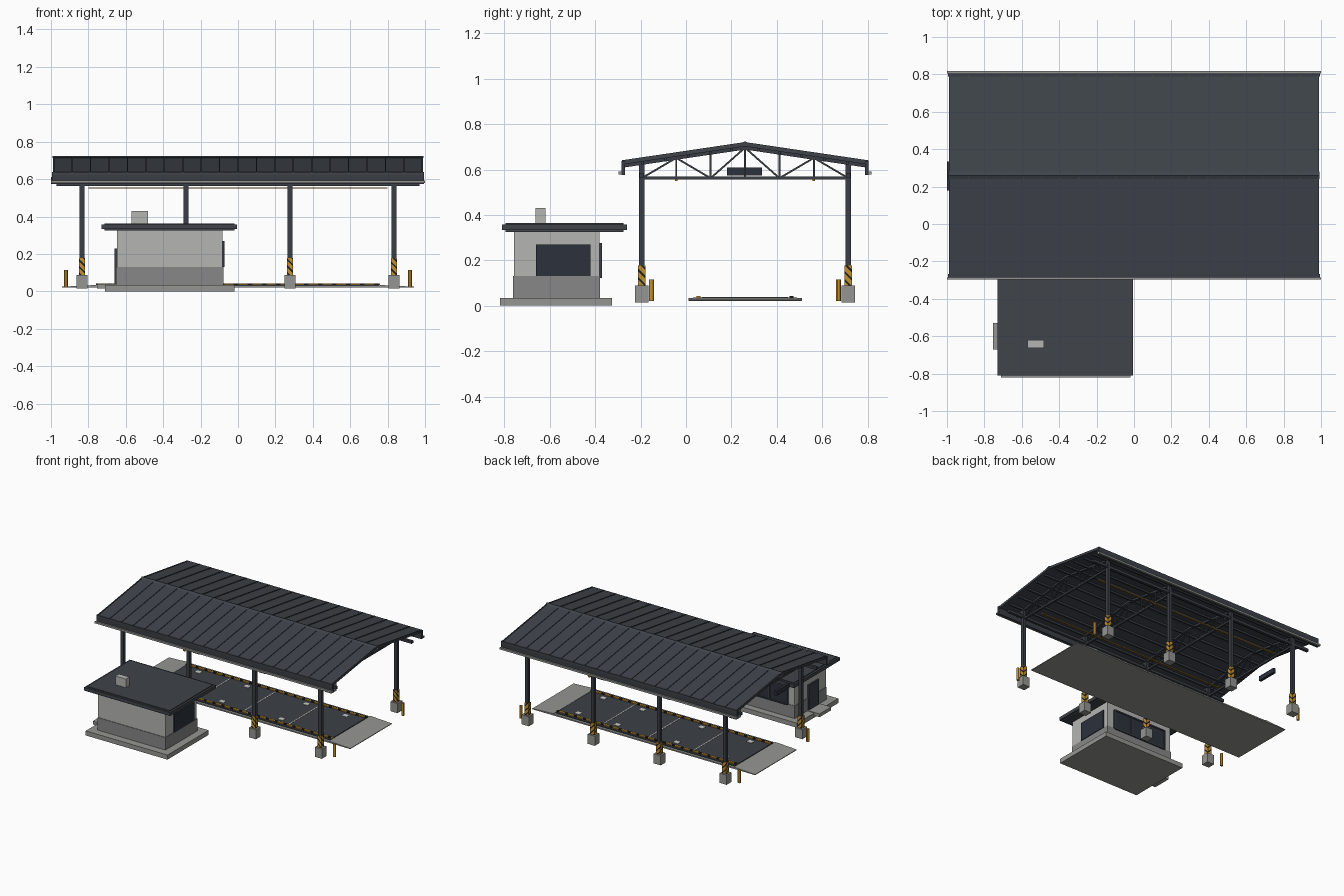
import bpy, bmesh, math
from mathutils import Vector, Matrix

cube = bpy.data.objects.get("Cube")
if cube:
    bpy.data.objects.remove(cube, do_unlink=True)


def material(name, r, g, b):
    m = bpy.data.materials.new(name)
    m.use_nodes = True
    m.diffuse_color = (r, g, b, 1)
    m.node_tree.nodes["Principled BSDF"].inputs["Base Color"].default_value = (r, g, b, 1)
    return m


ROOF = material("slate roofing", .05, .058, .07)
STEEL = material("dark steel", .042, .048, .058)
CONCRETE = material("concrete", .3, .3, .29)
WALL = material("pale wall", .46, .47, .45)
PLINTH = material("grey plinth", .24, .245, .24)
GLASS = material("dark glass", .025, .032, .045)
YELLOW = material("safety yellow", .55, .28, .03)
BLACK = material("stripe black", .015, .015, .015)
DECK = material("deck plate", .045, .052, .06)
WHITE = material("white marking", .6, .6, .58)


def finish(name, bm, *mats):
    me = bpy.data.meshes.new(name)
    bmesh.ops.recalc_face_normals(bm, faces=bm.faces)
    bm.to_mesh(me)
    bm.free()
    for m in mats:
        me.materials.append(m)
    ob = bpy.data.objects.new(name, me)
    bpy.context.collection.objects.link(ob)
    return ob


def add_box(bm, x0, x1, y0, y1, z0, z1):
    mat = Matrix.Translation(((x0 + x1) / 2, (y0 + y1) / 2, (z0 + z1) / 2)) \
        @ Matrix.Diagonal((x1 - x0, y1 - y0, z1 - z0, 1))
    bmesh.ops.create_cube(bm, size=1, matrix=mat)


def add_bar(bm, p, q, w):
    p, q = Vector(p), Vector(q)
    d = q - p
    mat = Matrix.Translation((p + q) / 2) @ d.to_track_quat('Z', 'X').to_matrix().to_4x4() \
        @ Matrix.Diagonal((w, w, d.length, 1))
    bmesh.ops.create_cube(bm, size=1, matrix=mat)


def boxes(name, mat, *dims):
    bm = bmesh.new()
    for d in dims:
        add_box(bm, *d)
    return finish(name, bm, mat)


def add_prism(bm, outline, x0, x1):
    """Extrude a y-z outline along x."""
    f = bm.faces.new([bm.verts.new((x0, y, z)) for y, z in outline])
    ext = bmesh.ops.extrude_face_region(bm, geom=[f])["geom"]
    bmesh.ops.translate(bm, vec=(x1 - x0, 0, 0),
                        verts=[v for v in ext if isinstance(v, bmesh.types.BMVert)])


def striped(name, dims, normal, step):
    """Box cut by parallel planes, with alternating yellow and black bands."""
    bm = bmesh.new()
    add_box(bm, *dims)
    n = Vector(normal)
    spans = [n.dot(v.co) for v in bm.verts]
    for k in range(math.floor(min(spans) / step), math.ceil(max(spans) / step) + 1):
        bmesh.ops.bisect_plane(bm, geom=bm.verts[:] + bm.edges[:] + bm.faces[:],
                               plane_co=n * (k * step / n.length_squared), plane_no=n)
    for f in bm.faces:
        k = math.floor(n.dot(f.calc_center_median()) / step)
        f.material_index = 1 if k % 3 == 0 else 0
    return finish(name, bm, YELLOW, BLACK)


MID = .26
COL_X = (-.834, -.278, .278, .834)
COL_Y = (-.195, .715)


def roof_z(y):
    return .716 - .148 * abs(y - MID)


# Canopy roof: two slopes, standing seams and ridge cap
bm = bmesh.new()
for s in (-1, 1):
    e = MID + s * .545
    add_prism(bm, [(MID, .716), (e, roof_z(e)), (e, roof_z(e) - .014), (MID, .702)], -.99, .99)
finish("canopy_roof", bm, ROOF)

bm = bmesh.new()
for i in range(21):
    x = -.985 + i * .0985
    for s in (-1, 1):
        e = MID + s * .543
        add_prism(bm, [(MID, .714), (e, roof_z(e) - .002), (e, roof_z(e) + .005), (MID, .721)],
                  x - .003, x + .003)
finish("roof_seams", bm, ROOF)

bm = bmesh.new()
add_prism(bm, [(MID - .02, .715), (MID, .724), (MID + .02, .715), (MID, .712)], -.992, .992)
finish("ridge_cap", bm, ROOF)

# Eaves: fascia boards and gutters
for s, side in ((-1, "front"), (1, "back")):
    def span(a, b):
        return sorted((MID + s * a, MID + s * b))
    boxes(side + "_fascia", STEEL, (-.995, .995, *span(.528, .545), .575, .638))
    boxes(side + "_gutter", CONCRETE, (-1, 1, *span(.545, .558), .578, .592))

# Purlins under both slopes
bm = bmesh.new()
for s in (-1, 1):
    for d in (.06, .152, .25, .35, .45):
        y = MID + s * d
        add_box(bm, -.97, .97, y - .006, y + .006, roof_z(y) - .028, roof_z(y) - .013)
finish("purlins", bm, STEEL)

# Trusses, one on each column pair
bm = bmesh.new()
nodes = [COL_Y[0] + i * (COL_Y[1] - COL_Y[0]) / 6 for i in range(7)]
for x in COL_X:
    add_bar(bm, (x, COL_Y[0], .562), (x, COL_Y[1], .562), .014)
    for s in (-1, 1):
        e = MID + s * .53
        add_bar(bm, (x, MID, .696), (x, e, roof_z(e) - .02), .016)
    for i, y in enumerate(nodes):
        if 0 < i < 6:
            add_bar(bm, (x, y, .562), (x, y, roof_z(y) - .018), .008)
        if i < 6:
            a, b = (y, nodes[i + 1])
            low, high = (a, b) if i % 2 == 0 else (b, a)
            add_bar(bm, (x, low, .562), (x, high, roof_z(high) - .02), .008)
finish("roof_trusses", bm, STEEL)

# Eave beams and lamp strips along the length
boxes("eave_beams", STEEL, *[(-.97, .97, y - .01, y + .01, .564, .584) for y in COL_Y])
boxes("lamp_strips", YELLOW,
      *[(-.8, .8, y - .005, y + .005, .55, .556) for y in (nodes[1], nodes[5])])
boxes("display_board", GLASS, (-1, -.98, .18, .335, .574, .61))

# Columns with footings and striped guards
boxes("columns", STEEL,
      *[(x - .013, x + .013, y - .012, y + .012, .08, .635) for x in COL_X for y in COL_Y])
boxes("column_footings", CONCRETE,
      *[(x - .03, x + .03, y - .029, y + .029, .015, .088) for x in COL_X for y in COL_Y])
for x in COL_X:
    for y in COL_Y:
        striped("column_guard", (x - .017, x + .017, y - .017, y + .017, .088, .178),
                (1, 1, 1), .012)

# Corner bollards
bm = bmesh.new()
for x in (-.92, .92):
    for y in (-.152, .672):
        bmesh.ops.create_cone(bm, cap_ends=True, segments=12, radius1=.011, radius2=.011,
                              depth=.095, matrix=Matrix.Translation((x, y, .0675)))
bollards = finish("bollards", bm, YELLOW)
bollards.select_set(True)
bpy.context.view_layer.objects.active = bollards
bpy.ops.object.shade_smooth_by_angle()

# Weighing platform: base, sloped ramps, deck, joints and plates
boxes("platform_base", CONCRETE, (-.76, .76, .01, .51, .02, .03))
bm = bmesh.new()
for s in (-1, 1):
    quad = [bm.verts.new((s * x, .01, z)) for x, z in
            ((.76, .02), (.94, .02), (.94, .025), (.76, .034))]
    ext = bmesh.ops.extrude_face_region(bm, geom=[bm.faces.new(quad)])["geom"]
    bmesh.ops.translate(bm, vec=(0, .5, 0),
                        verts=[v for v in ext if isinstance(v, bmesh.types.BMVert)])
finish("platform_ramps", bm, CONCRETE)
boxes("platform_deck", DECK, (-.755, .755, .03, .49, .028, .036))
boxes("deck_joints", WHITE,
      *[(x - .004, x + .004, .07, .45, .034, .0375) for x in (-.38, 0, .38)])
boxes("cell_covers", WHITE, *[(x - .02, x + .02, y - .017, y + .017, .034, .039)
                              for x in (-.62, -.21, .29, .62) for y in (.11, .41)])
for y in (.055, .465):
    striped("platform_curb", (-.76, .76, y - .009, y + .009, .034, .043), (1, .5, 0), .025)

# Booth: slab, step, plinth and walls
boxes("booth_slab", CONCRETE, (-.71, -.02, -.82, -.325, 0, .035))
boxes("door_step", CONCRETE, (-.755, -.65, -.67, -.53, .015, .04))
boxes("booth_plinth", PLINTH, (-.652, -.078, -.762, -.378, .035, .13))
boxes("booth_walls", WALL, (-.648, -.082, -.758, -.382, .13, .33))

# Booth openings: side window, long rear window, door
boxes("side_window", GLASS, (-.083, -.073, -.66, -.42, .13, .27))
boxes("rear_window", GLASS, (-.59, -.14, -.383, -.374, .13, .27))
boxes("rear_window_frame", STEEL,
      *[(x - .005, x + .005, -.383, -.369, .125, .275) for x in (-.59, -.44, -.29, -.14)],
      (-.59, -.14, -.383, -.369, .123, .133), (-.59, -.14, -.383, -.369, .267, .277))
boxes("booth_door", STEEL, (-.66, -.645, -.66, -.54, .04, .23))

# Booth roof with trim and vent box
boxes("booth_roof", ROOF, (-.73, -.005, -.81, -.26, .333, .358),
      (-.715, -.02, -.795, -.275, .324, .364))
boxes("vent_box", WALL, (-.57, -.482, -.662, -.62, .36, .43))
